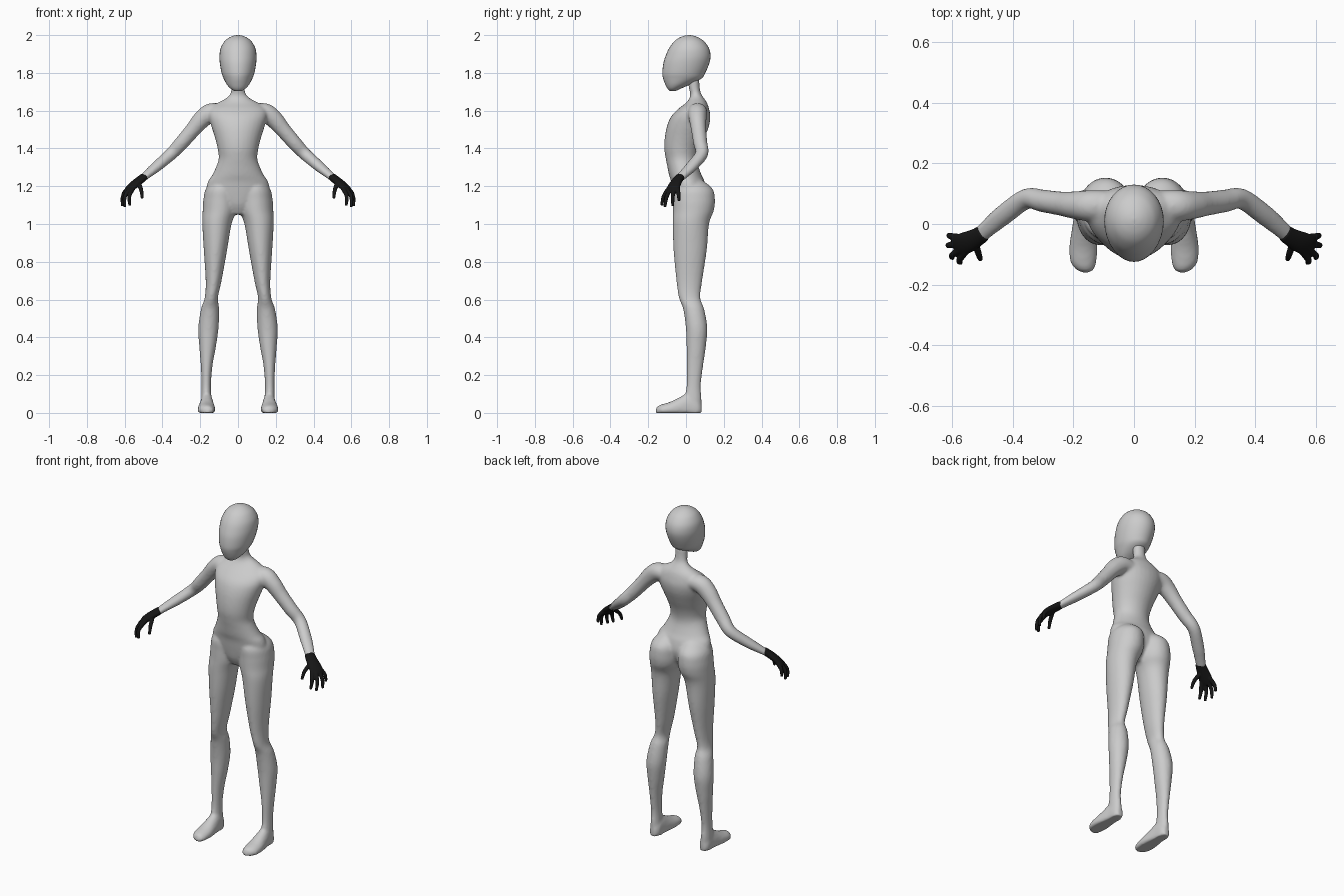
import bpy, bmesh, math
from mathutils import Vector

SIDES = 32


def material(name, rgb):
    m = bpy.data.materials.new(name)
    m.diffuse_color = (*rgb, 1)
    return m


SKIN = material("light grey", (0.6, 0.6, 0.6))
GLOVE = material("black", (0.008, 0.008, 0.008))


def spline(rows, steps=5):
    """Smooth interpolation through rows of numbers (Catmull-Rom)."""
    out = []
    for i in range(len(rows) - 1):
        p0, p1 = rows[max(i - 1, 0)], rows[i]
        p2, p3 = rows[i + 1], rows[min(i + 2, len(rows) - 1)]
        for s in range(steps):
            t = s / steps
            out.append([0.5 * (2 * b + (c - a) * t + (2 * a - 5 * b + 4 * c - d) * t * t
                               + (3 * b - a - 3 * c + d) * t ** 3)
                        for a, b, c, d in zip(p0, p1, p2, p3)])
    return out + [list(rows[-1])]


def skin_rings(bm, rings):
    loops = [[bm.verts.new(p) for p in ring] for ring in rings]
    for a, b in zip(loops, loops[1:]):
        for i in range(len(a)):
            j = (i + 1) % len(a)
            bm.faces.new((a[i], a[j], b[j], b[i]))
    bm.faces.new(loops[0])
    bm.faces.new(loops[-1])


ANGLES = [2 * math.pi * i / SIDES for i in range(SIDES)]


def level_loft(bm, rows, side=1):
    """Horizontal sections: z, x min, x max, y front, y back."""
    skin_rings(bm, [[(side * ((x0 + x1) / 2 + (x1 - x0) / 2 * math.cos(a)),
                      (y0 + y1) / 2 + (y1 - y0) / 2 * math.sin(a), z) for a in ANGLES]
                    for z, x0, x1, y0, y1 in spline(rows)])


def tube(bm, rows, side=1, across=(0.4, 0.9, 0.1)):
    """Elliptic tube along a path: x, y, z, half width, half thickness."""
    rows = spline(rows)
    pts = [Vector(r[:3]) for r in rows]
    rings = []
    for i, (p, r) in enumerate(zip(pts, rows)):
        d = (pts[min(i + 1, len(pts) - 1)] - pts[max(i - 1, 0)]).normalized()
        u = Vector(across)
        u = (u - d * u.dot(d)).normalized()
        v = d.cross(u)
        ring = [p + u * r[3] * math.cos(a) + v * r[4] * math.sin(a) for a in ANGLES]
        rings.append([(side * q.x, q.y, q.z) for q in ring])
    skin_rings(bm, rings)


def foot(bm, side):
    # sections along y: y, x centre, half width, top height
    rows = [(.083, .165, .016, .05), (.06, .165, .03, .09), (.02, .165, .034, .11),
            (-.03, .166, .041, .085), (-.08, .167, .047, .06), (-.125, .167, .043, .046),
            (-.15, .162, .03, .036), (-.16, .158, .014, .02)]
    skin_rings(bm, [[(side * (xc + hw * math.cos(a)), y,
                      max(0, zt * .3 + zt * .7 * math.sin(a))) for a in ANGLES]
                    for y, xc, hw, zt in spline(rows)])


def finish(bm, name, mat, voxel=None, smooth=6):
    bmesh.ops.recalc_face_normals(bm, faces=bm.faces)
    me = bpy.data.meshes.new(name)
    for f in bm.faces:
        f.smooth = True
    bm.to_mesh(me)
    bm.free()
    me.materials.append(mat)
    ob = bpy.data.objects.new(name, me)
    bpy.context.collection.objects.link(ob)
    if voxel:
        # fuse the overlapping parts into one skin
        rm = ob.modifiers.new("fuse", 'REMESH')
        rm.mode = 'VOXEL'
        rm.voxel_size = voxel
        rm.use_smooth_shade = True
        sm = ob.modifiers.new("soften", 'SMOOTH')
        sm.factor = 0.5
        sm.iterations = smooth
    return ob


# Body: torso, neck, legs, feet and arms
body = bmesh.new()
torso = [(1.05, .04, -.03, .05), (1.10, .11, -.055, .09), (1.16, .165, -.068, .11),
         (1.22, .161, -.078, .10), (1.26, .136, -.09, .082), (1.31, .113, -.1, .065),
         (1.35, .102, -.108, .063), (1.40, .108, -.115, .075), (1.46, .123, -.112, .10),
         (1.52, .142, -.10, .122), (1.57, .155, -.078, .129), (1.61, .15, -.04, .122),
         (1.64, .11, -.002, .112), (1.665, .064, .018, .096), (1.69, .041, .022, .08),
         (1.72, .036, .015, .073), (1.77, .036, .01, .07)]
level_loft(body, [(z, -w, w, f, b) for z, w, f, b in torso])

leg = [(1.25, .04, .11, -.03, .06), (1.19, .008, .168, -.065, .138),
       (1.13, .003, .183, -.068, .153), (1.07, .008, .187, -.069, .147),
       (1.0, .034, .189, -.07, .122), (.86, .058, .181, -.066, .11),
       (.7, .087, .171, -.051, .086), (.61, .106, .176, -.038, .076),
       (.55, .1, .196, -.015, .096), (.45, .103, .21, -.001, .113),
       (.35, .117, .205, .003, .105), (.25, .135, .197, .004, .091),
       (.15, .143, .193, .003, .079), (.08, .14, .195, -.008, .082),
       (.03, .134, .197, -.015, .083), (0, .134, .197, -.015, .083)]
arm = [(.07, .06, 1.59, .05, .04), (.14, .06, 1.59, .052, .05), (.19, .062, 1.555, .046, .048),
       (.238, .067, 1.5, .04, .041), (.3, .076, 1.428, .037, .038),
       (.355, .083, 1.37, .034, .033), (.43, .03, 1.305, .034, .028),
       (.47, -.003, 1.272, .031, .023), (.51, -.038, 1.238, .027, .018)]
for s in (-1, 1):
    level_loft(body, leg, s)
    foot(body, s)
    tube(body, arm, s)
finish(body, "body", SKIN, voxel=0.008)

# Head
head = bmesh.new()
skull = [(1.703, .012, -.082, -.06), (1.708, .026, -.09, -.045), (1.72, .043, -.1, -.02),
         (1.74, .06, -.11, .025), (1.77, .076, -.121, .082), (1.80, .087, -.125, .102),
         (1.85, .096, -.12, .123), (1.89, .098, -.108, .13), (1.93, .092, -.09, .122),
         (1.965, .073, -.064, .098), (1.985, .05, -.038, .07), (1.996, .026, -.01, .043),
         (2.0, .004, .012, .02)]
level_loft(head, [(z, -w, w, f, b) for z, w, f, b in skull])
finish(head, "head", SKIN)

# Gloved hands: palm plus finger paths (knuckle, middle joint, tip)
palm = [(.497, -.03, 1.25, .028, .020), (.52, -.045, 1.232, .031, .020),
        (.55, -.06, 1.208, .036, .019), (.575, -.07, 1.186, .036, .016),
        (.588, -.075, 1.172, .03, .011)]
fingers = [((.555, -.09, 1.19), (.576, -.119, 1.145), (.572, -.128, 1.098)),
           ((.568, -.08, 1.19), (.599, -.102, 1.145), (.599, -.112, 1.09)),
           ((.575, -.062, 1.192), (.609, -.07, 1.148), (.612, -.07, 1.094)),
           ((.57, -.045, 1.198), (.605, -.04, 1.162), (.611, -.037, 1.122)),
           ((.525, -.06, 1.215), (.512, -.1, 1.178), (.507, -.117, 1.135))]
for s, label in ((-1, "right"), (1, "left")):
    hand = bmesh.new()
    tube(hand, palm, s, across=(-.025, -.055, -.01))
    for a, b, c in fingers:
        tube(hand, [(*a, .012, .012), (*b, .0105, .0105), (*c, .0075, .0075)], s, (.3, 1, .2))
    finish(hand, label + "_glove", GLOVE, voxel=0.0035, smooth=3)
